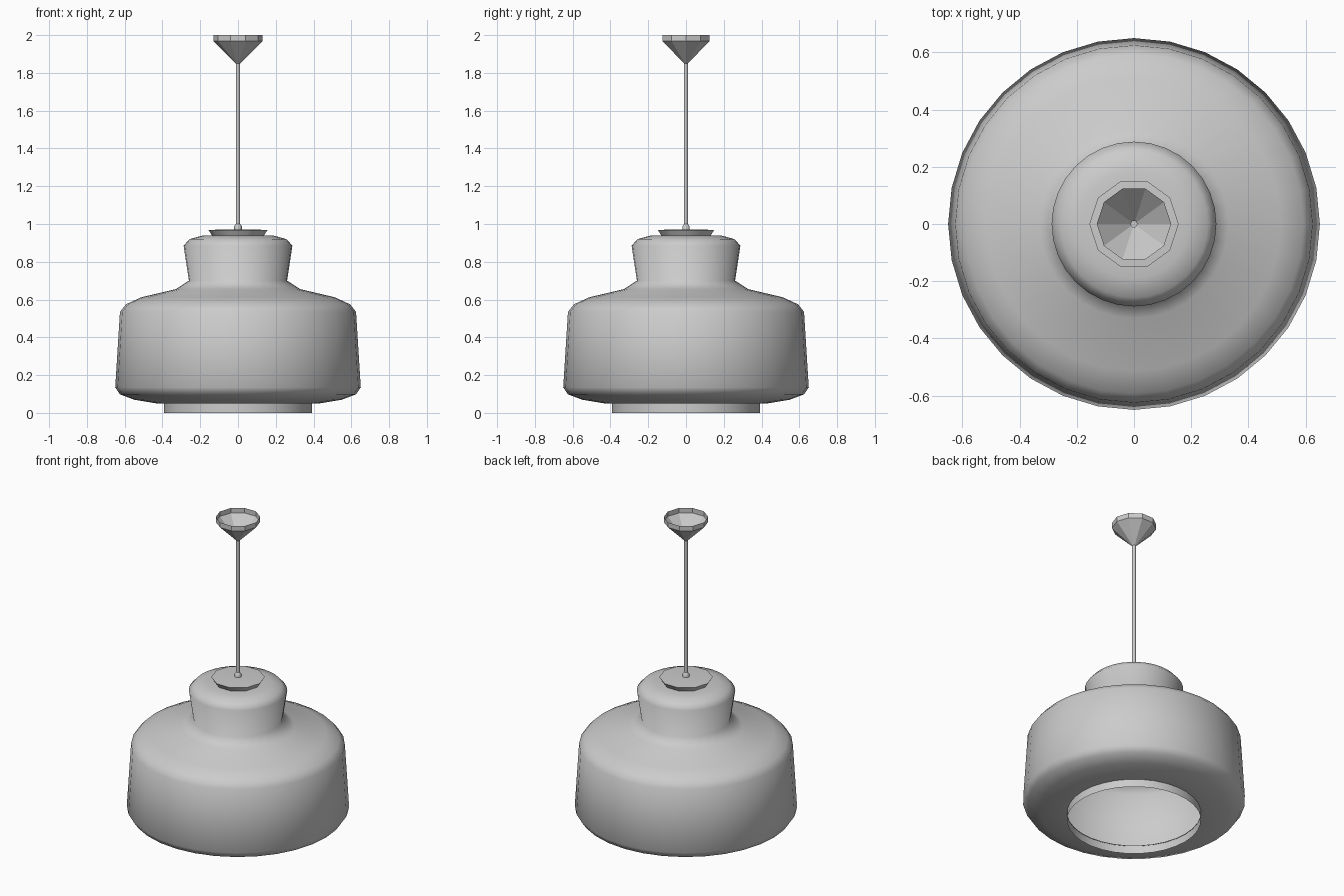
import bpy
import bmesh
from math import cos, sin, pi, radians

cube = bpy.data.objects.get("Cube")
if cube:
    bpy.data.objects.remove(cube)

grey = bpy.data.materials.new("plain grey")
grey.use_nodes = True
colour = (0.6, 0.6, 0.6, 1)
grey.diffuse_color = colour
grey.node_tree.nodes["Principled BSDF"].inputs["Base Color"].default_value = colour


def lathe(name, profile, sides, smooth_angle=0):
    """Spin an open (radius, height) profile, listed bottom to top, round z."""
    bm = bmesh.new()
    rings = []
    for r, z in profile:
        if r == 0:
            rings.append([bm.verts.new((0, 0, z))] * sides)
        else:
            rings.append([bm.verts.new((r * cos(2 * pi * i / sides),
                                        r * sin(2 * pi * i / sides), z))
                          for i in range(sides)])
    for low, high in zip(rings, rings[1:]):
        for i in range(sides):
            j = (i + 1) % sides
            corners = dict.fromkeys((low[i], low[j], high[j], high[i]))
            bm.faces.new(list(corners))
    mesh = bpy.data.meshes.new(name)
    bm.to_mesh(mesh)
    bm.free()
    mesh.materials.append(grey)
    obj = bpy.data.objects.new(name, mesh)
    bpy.context.collection.objects.link(obj)
    if smooth_angle:
        bpy.ops.object.select_all(action='DESELECT')
        obj.select_set(True)
        bpy.context.view_layer.objects.active = obj
        bpy.ops.object.shade_smooth_by_angle(angle=radians(smooth_angle))
    return obj


# Hollow shade with its rounded shoulder, neck and crown
lathe("shade", [(0.39, 0.05), (0.43, 0.05), (0.55, 0.07), (0.625, 0.098),
                (0.65, 0.135), (0.625, 0.535), (0.593, 0.575), (0.513, 0.612),
                (0.33, 0.655), (0.26, 0.7), (0.288, 0.885), (0.257, 0.92),
                (0.19, 0.938), (0.12, 0.938)], 32, 70)

# Collar round the open bottom
lathe("bottom_collar", [(0.392, 0), (0.392, 0.055)], 32, 40)

# Cap closing the crown, with a small knob holding the rod
lathe("crown_cap", [(0.135, 0.935), (0.156, 0.968), (0.07, 0.972), (0, 0.972)], 10, 40)
lathe("rod_knob", [(0.02, 0.97), (0.02, 0.988), (0.011, 1.0)], 10, 40)
lathe("rod", [(0.011, 0.97), (0.011, 1.86)], 10, 40)

# Open ceiling cone
lathe("ceiling_cone", [(0.011, 1.85), (0.13, 1.968), (0.13, 2.0)], 10)
